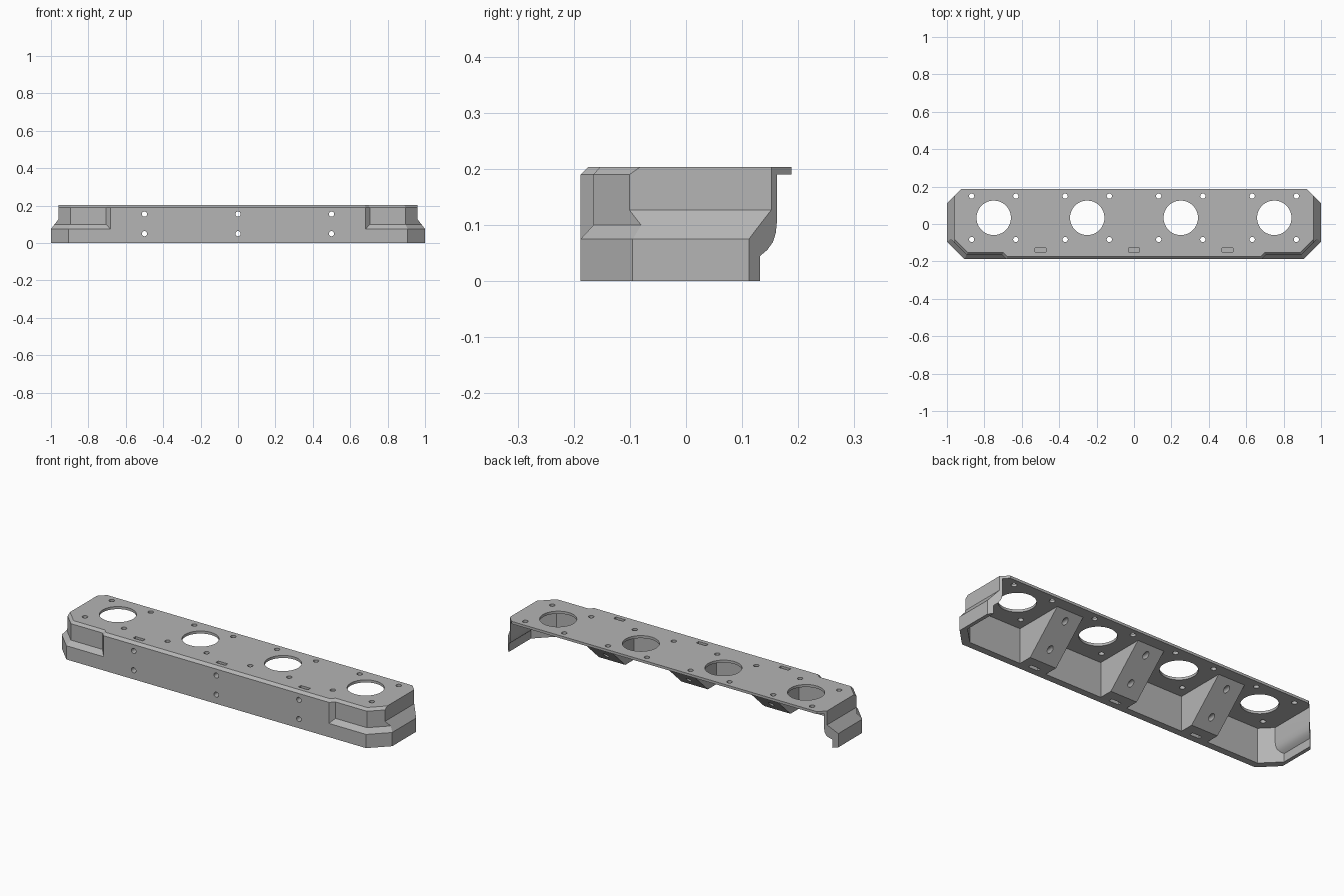
import bpy, bmesh, math
from mathutils import Matrix

cube = bpy.data.objects.get("Cube")
if cube:
    bpy.data.objects.remove(cube, do_unlink=True)

grey = bpy.data.materials.new("mid_grey")
grey.use_nodes = True
colour = (0.46, 0.46, 0.46, 1)
grey.diffuse_color = colour
grey.node_tree.nodes["Principled BSDF"].inputs["Base Color"].default_value = colour

TOP, UNDER, FRONT, BACK = 0.204, 0.19, -0.188, 0.188
BACK_CORNER = 1.112          # x + y along the cut rear corners


def finish(name, bm):
    bmesh.ops.recalc_face_normals(bm, faces=bm.faces)
    mesh = bpy.data.meshes.new(name)
    bm.to_mesh(mesh)
    bm.free()
    obj = bpy.data.objects.new(name, mesh)
    bpy.context.collection.objects.link(obj)
    mesh.materials.append(grey)
    return obj


def stack(name, layers):
    """Skin a pile of matching closed rings into a solid."""
    bm = bmesh.new()
    rings = [[bm.verts.new(p) for p in ring] for ring in layers]
    n = len(rings[0])
    for low, high in zip(rings, rings[1:]):
        for i in range(n):
            j = (i + 1) % n
            bm.faces.new((low[i], low[j], high[j], high[i]))
    bm.faces.new(rings[0])
    bm.faces.new(rings[-1])
    return finish(name, bm)


def mirrored_ring(half, z):
    """Footprint from its +x half, listed front to back."""
    return [(x, y, z) for x, y in half] + [(-x, y, z) for x, y in reversed(half)]


def box(name, centre, size):
    bm = bmesh.new()
    bmesh.ops.create_cube(bm, size=1)
    bmesh.ops.scale(bm, vec=size, verts=bm.verts)
    bmesh.ops.translate(bm, vec=centre, verts=bm.verts)
    return finish(name, bm)


def rod(name, centre, radius, depth, axis="Z", sides=24):
    bm = bmesh.new()
    turn = Matrix.Rotation(math.pi / 2, 4, "X") if axis == "Y" else Matrix()
    bmesh.ops.create_cone(bm, cap_ends=True, segments=sides, radius1=radius,
                          radius2=radius, depth=depth,
                          matrix=Matrix.Translation(centre) @ turn)
    return finish(name, bm)


def combine(target, tool, operation):
    mod = target.modifiers.new("combine", "BOOLEAN")
    mod.operation, mod.object, mod.solver = operation, tool, "EXACT"
    bpy.context.view_layer.objects.active = target
    bpy.ops.object.modifier_apply(modifier=mod.name)
    bpy.data.objects.remove(tool, do_unlink=True)


# Outer shell: z, end x, front y, and x - y along the front corner
shell = [(0, 1, FRONT, 1.095), (0.075, 1, FRONT, 1.095), (0.1, 0.981, -0.165, 1.061),
         (0.127, 0.96, -0.165, 1.061), (UNDER, 0.96, -0.165, 1.061),
         (TOP, 0.96, -0.153, 1.041)]
body = stack("bracket_body", [
    mirrored_ring([(d + fy, fy), (ex, ex - d), (ex, BACK_CORNER - ex),
                   (BACK_CORNER - BACK, BACK)], z)
    for z, ex, fy, d in shell])

# Raised middle of the front wall, with slanted ends and a top chamfer
middle = stack("front_middle", [
    mirrored_ring([(x, fy), (x - fy - 0.12, -0.12)], z)
    for z, x, fy in [(0.03, 0.682, FRONT), (UNDER, 0.682, FRONT), (TOP, 0.677, -0.174)]])
combine(body, middle, "UNION")

# Open cavity below the top plate, with a curved step in the end walls
hollow = [(-0.05, 0.98), (0.045, 0.98), (0.056, 0.967), (0.07, 0.957),
          (0.086, 0.952), (0.105, 0.95), (UNDER, 0.95)]
cavity = stack("cavity", [
    mirrored_ring([(0.89, -0.15), (ex, ex - 1.04), (ex, 0.3)], z) for z, ex in hollow])
combine(body, cavity, "DIFFERENCE")

# Three sloped gussets behind the front wall
profile = [(-0.17, 0), (-0.075, 0), (0.125, UNDER), (0.125, 0.197), (-0.17, 0.197)]
stations = (-0.5, 0, 0.5)
for cx in stations:
    gusset = stack("gusset", [[(cx + side, y, z) for y, z in profile]
                              for side in (-0.08, 0.08)])
    combine(body, gusset, "UNION")

# Bolt holes through the front, with nut slots from above and below
for cx in stations:
    for hz in (0.05, 0.155):
        combine(body, rod("front_hole", (cx, 0, hz), 0.014, 1, "Y"), "DIFFERENCE")
    for cz in (0.18, 0.02):
        combine(body, box("nut_slot", (cx, -0.14, cz), (0.058, 0.021, 0.12)), "DIFFERENCE")

# Large round openings, each with four screw holes
for cx in (-0.75, -0.25, 0.25, 0.75):
    cy = 0.033
    combine(body, rod("opening", (cx, cy, TOP), 0.092, 0.1, sides=64), "DIFFERENCE")
    for sx in (-1, 1):
        for sy in (-1, 1):
            spot = (cx + sx * 0.118, cy + sy * 0.116, TOP)
            combine(body, rod("screw_hole", spot, 0.014, 0.1), "DIFFERENCE")

# Smooth the curved surfaces, keep the edges crisp
bpy.ops.object.select_all(action="DESELECT")
body.select_set(True)
bpy.context.view_layer.objects.active = body
bpy.ops.object.shade_smooth_by_angle(angle=math.radians(22))
